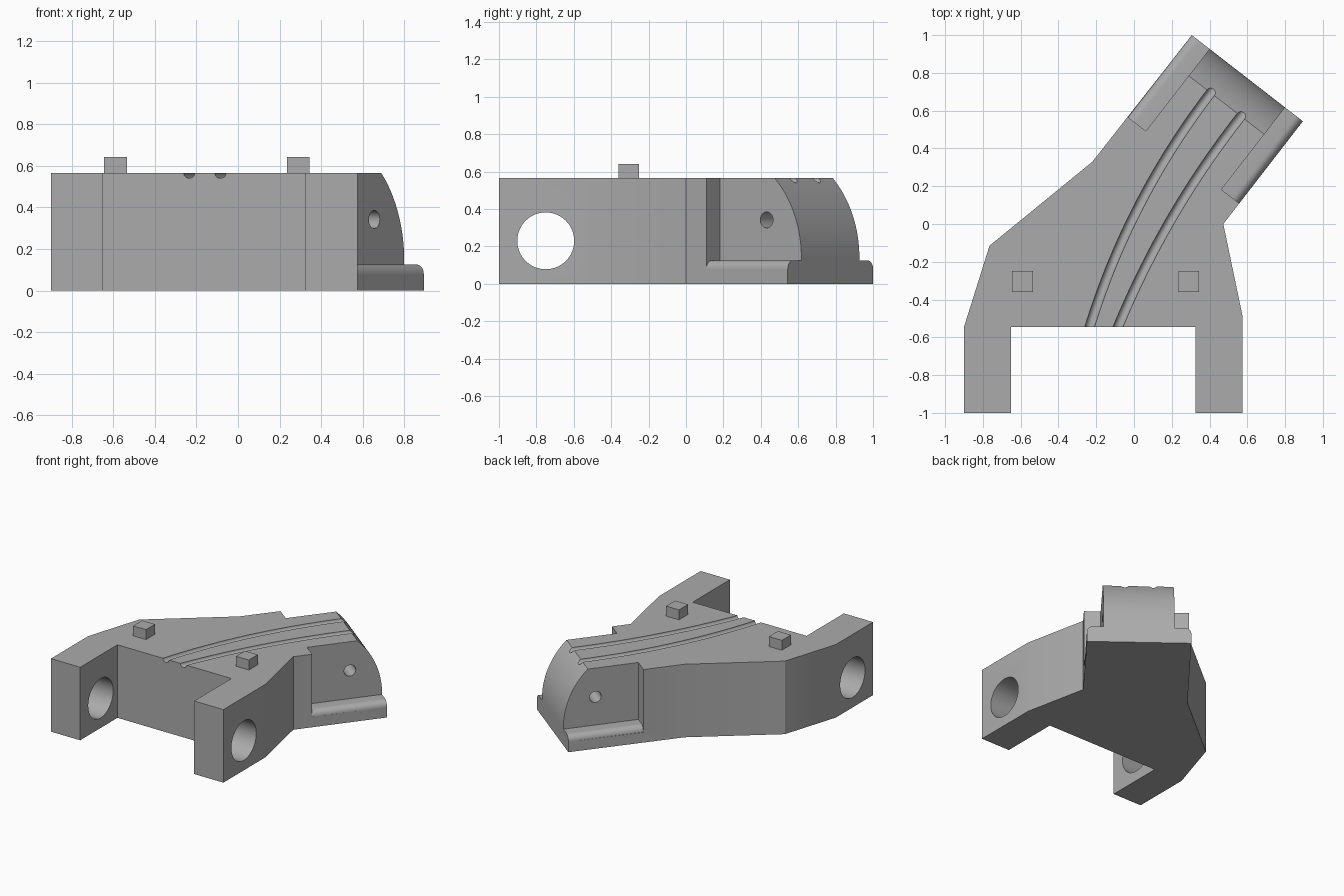
import bpy, bmesh, math
from mathutils import Vector, Matrix

cube = bpy.data.objects.get("Cube")
if cube:
    bpy.data.objects.remove(cube, do_unlink=True)

grey = bpy.data.materials.new("plain grey")
grey.use_nodes = True
grey.diffuse_color = (0.41, 0.41, 0.41, 1)
grey.node_tree.nodes["Principled BSDF"].inputs["Base Color"].default_value = (0.41, 0.41, 0.41, 1)

HEIGHT = 0.565
LEDGE = 0.125
HALF_WIDTH, HALF_NOSE = 0.372, 0.253

# Arm frame: origin at the middle of its end, "along" points outward
angle = math.radians(52.2)
along = Vector((math.cos(angle), math.sin(angle), 0))
across = Vector((math.sin(angle), -math.cos(angle), 0))
up = Vector((0, 0, 1))
arm_end = Vector((0.60, 0.772, 0))


def finish(name, bm):
    bmesh.ops.recalc_face_normals(bm, faces=bm.faces[:])
    mesh = bpy.data.meshes.new(name)
    bm.to_mesh(mesh)
    bm.free()
    mesh.materials.append(grey)
    obj = bpy.data.objects.new(name, mesh)
    bpy.context.collection.objects.link(obj)
    return obj


def prism(name, points, sweep):
    """Extrude a closed polygon of 3D points along a vector."""
    bm = bmesh.new()
    face = bm.faces.new([bm.verts.new(p) for p in points])
    ext = bmesh.ops.extrude_face_region(bm, geom=[face])
    moved = [g for g in ext["geom"] if isinstance(g, bmesh.types.BMVert)]
    bmesh.ops.translate(bm, verts=moved, vec=sweep)
    return finish(name, bm)


def rod(name, center, axis, radius, length, sides=48):
    bm = bmesh.new()
    turn = axis.to_track_quat("Z", "Y").to_matrix().to_4x4()
    bmesh.ops.create_cone(bm, cap_ends=True, segments=sides, radius1=radius, radius2=radius,
                          depth=length, matrix=Matrix.Translation(center) @ turn)
    return finish(name, bm)


def tube(name, start, control, end, radius, steps=32, sides=24):
    """Sweep a circle along a bowed path that overshoots both ends."""
    a, c, b = (Vector((*p, HEIGHT)) for p in (start, control, end))
    bm = bmesh.new()
    rings = []
    for i in range(steps + 1):
        t = -0.04 + 1.1 * i / steps
        p = a * (1 - t) ** 2 + c * 2 * t * (1 - t) + b * t * t
        tangent = ((c - a) * (1 - t) + (b - c) * t).normalized()
        side = tangent.cross(up)
        ring = []
        for k in range(sides):
            w = math.tau * (k + 0.5) / sides
            ring.append(bm.verts.new(p + radius * (side * math.cos(w) + up * math.sin(w))))
        rings.append(ring)
    for r, s in zip(rings, rings[1:]):
        for k in range(sides):
            n = (k + 1) % sides
            bm.faces.new((r[k], r[n], s[n], s[k]))
    bm.faces.new(rings[0])
    bm.faces.new(rings[-1])
    return finish(name, bm)


# Forked body with an angled arm
corners = [arm_end + across * HALF_WIDTH, arm_end - across * HALF_WIDTH]
outline = [(-0.9, -1), (-0.65, -1), (-0.65, -0.545), (0.325, -0.545), (0.325, -1),
           (0.575, -1), (0.575, -0.49), (0.473, 0)]
outline += [c.xy for c in corners]
outline += [(-0.22, 0.33), (-0.765, -0.115), (-0.9, -0.545)]
body = prism("forked_body", [(x, y, 0) for x, y in outline], up * HEIGHT)

cutters = []

# Side notches that leave a round-edged ledge
r = 0.045
for side in (1, -1):
    profile = [(HALF_NOSE, 0.7), (HALF_NOSE, LEDGE)]
    for i in range(9):
        w = math.pi / 2 * i / 8
        profile.append((HALF_WIDTH - r + r * math.sin(w), LEDGE - r + r * math.cos(w)))
    profile += [(0.45, LEDGE - r), (0.45, 0.7)]
    base = arm_end - along * 0.55
    cutters.append(prism("notch_cutter", [base + across * side * b + up * z for b, z in profile],
                         along * 0.7))

# Rounded nose at the arm end
radius, low = 0.592, 0.14
profile = []
for i in range(25):
    w = math.radians(49) * i / 24
    profile.append((radius * (math.cos(w) - 1), low + radius * math.sin(w)))
profile += [(0.1, 0.7), (0.1, low)]
cutters.append(prism("nose_cutter",
                     [arm_end - across * 0.5 + along * a + up * z for a, z in profile], across))

# Fork holes, and the pin hole across the nose
cutters.append(rod("fork_hole_cutter", Vector((-0.16, -0.75, 0.23)), Vector((1, 0, 0)), 0.152, 2, 64))
pin = arm_end - along * 0.235 + up * 0.342
cutters.append(rod("pin_hole_cutter", pin, across, 0.043, 1))

# Two curved grooves in the top
cutters.append(tube("groove_cutter", (-0.235, -0.545), (-0.024, 0.135), (0.41, 0.70), 0.025))
cutters.append(tube("groove_cutter", (-0.085, -0.545), (0.167, 0.063), (0.57, 0.575), 0.025))

bpy.context.view_layer.objects.active = body
for cutter in cutters:
    cutter.hide_render = True
    mod = body.modifiers.new("cut", "BOOLEAN")
    mod.operation = "DIFFERENCE"
    mod.solver = "EXACT"
    mod.object = cutter
    bpy.ops.object.modifier_apply(modifier=mod.name)
for cutter in cutters:
    bpy.data.objects.remove(cutter, do_unlink=True)

bpy.ops.object.select_all(action="DESELECT")
body.select_set(True)
bpy.ops.object.shade_smooth_by_angle(angle=math.radians(30))

# Square pegs on top
for name, x in (("right_peg", -0.59), ("left_peg", 0.29)):
    h = 0.055
    square = [(x + sx * h, -0.305 + sy * h, HEIGHT)
              for sx, sy in ((-1, -1), (1, -1), (1, 1), (-1, 1))]
    prism(name, square, up * 0.077)
